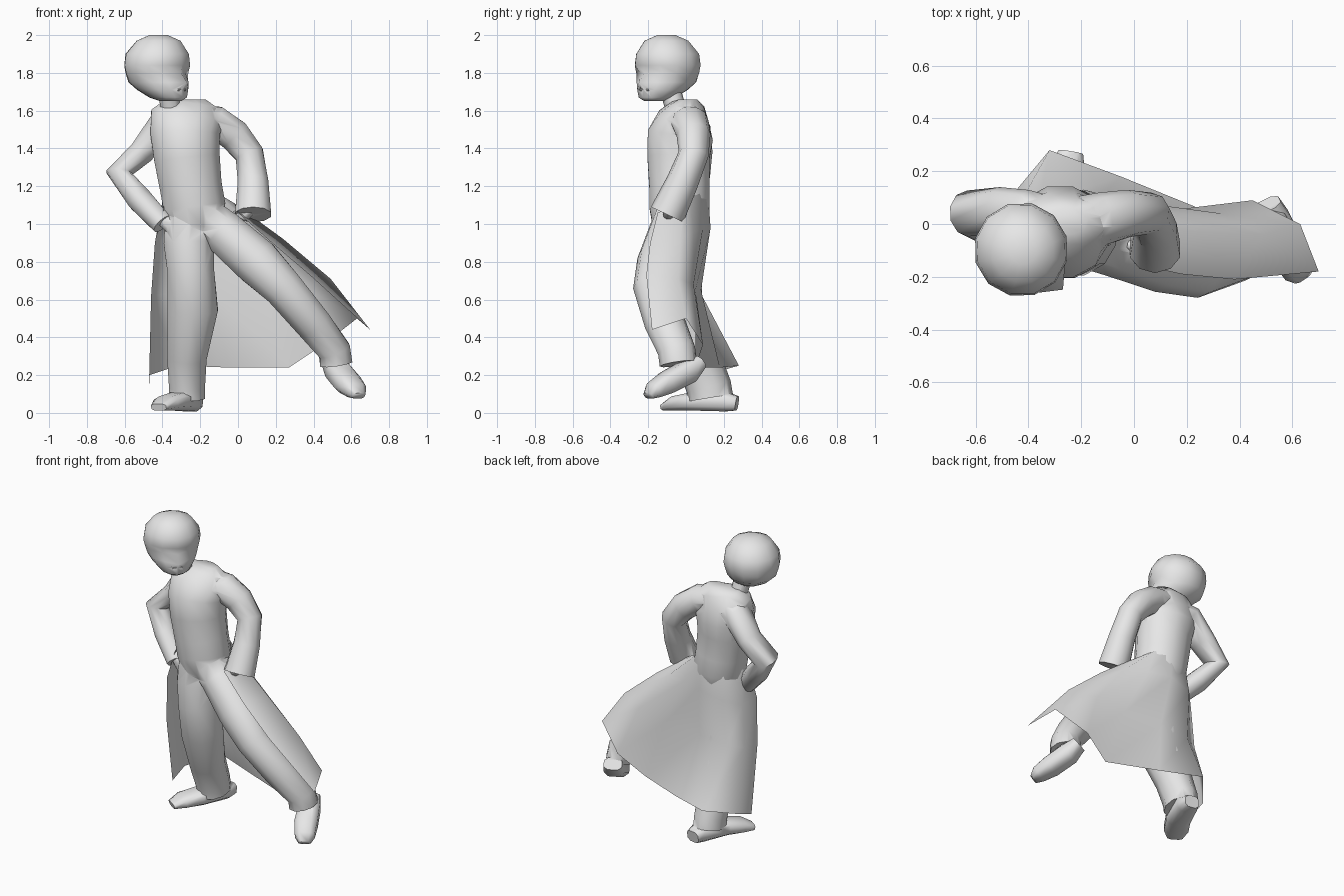
import bpy, bmesh, math
from mathutils import Vector

default = bpy.data.objects.get("Cube")
if default:
    bpy.data.objects.remove(default, do_unlink=True)

CM = 0.01  # all measurements below are in hundredths of a unit

grey = bpy.data.materials.new("plain grey")
grey.use_nodes = True
grey.diffuse_color = (0.8, 0.8, 0.8, 1)
grey.node_tree.nodes["Principled BSDF"].inputs["Base Color"].default_value = (0.8, 0.8, 0.8, 1)


def activate(obj):
    bpy.ops.object.select_all(action="DESELECT")
    obj.select_set(True)
    bpy.context.view_layer.objects.active = obj


def smooth(obj, angle):
    activate(obj)
    bpy.ops.object.shade_smooth_by_angle(angle=math.radians(angle))


def finish(name, bm, angle=65):
    """Turn a bmesh into a smooth shaded object."""
    mesh = bpy.data.meshes.new(name)
    bm.to_mesh(mesh)
    bm.free()
    mesh.materials.append(grey)
    obj = bpy.data.objects.new(name, mesh)
    bpy.context.collection.objects.link(obj)
    smooth(obj, angle)
    return obj


def merge(base, others):
    """Union closed parts into one skin so nothing is left hidden inside."""
    for other in others:
        activate(base)
        union = base.modifiers.new("union", "BOOLEAN")
        union.operation = "UNION"
        union.solver = "EXACT"
        union.object = other
        bpy.ops.object.modifier_apply(modifier=union.name)
        bpy.data.objects.remove(other, do_unlink=True)
    smooth(base, 65)


def skin(rings, closed=True):
    """Bridge rows of points with quads; closed rows also get end caps."""
    bm = bmesh.new()
    rows = [[bm.verts.new(Vector(p) * CM) for p in ring] for ring in rings]
    count = len(rows[0])
    for low, high in zip(rows, rows[1:]):
        for i in range(count if closed else count - 1):
            j = (i + 1) % count
            bm.faces.new((low[i], low[j], high[j], high[i]))
    if closed:
        bm.faces.new(rows[0])
        bm.faces.new(rows[-1])
        bmesh.ops.recalc_face_normals(bm, faces=bm.faces)
    return bm


def tube(name, stations, ref=(0, 1, 0), sides=10, power=1.0):
    """Loft ovals along a path; each station is x, y, z, half width, half depth.
    A power below one makes the ovals boxier."""
    def boxy(v):
        return math.copysign(abs(v) ** power, v)

    points = [Vector(s[:3]) for s in stations]
    rings = []
    for i, (p, s) in enumerate(zip(points, stations)):
        before = (p - points[i - 1]).normalized() if i else Vector()
        after = (points[i + 1] - p).normalized() if i < len(points) - 1 else Vector()
        along = (before + after).normalized()
        side = along.cross(Vector(ref)).normalized()
        other = side.cross(along)
        rings.append([p + side * s[3] * boxy(math.cos(a)) + other * s[4] * boxy(math.sin(a))
                      for a in (math.tau * (k + 0.5) / sides for k in range(sides))])
    return finish(name, skin(rings))


# Head: stacked rings around a turned facing direction
forward = Vector((0.72, -0.69, 0))
sideways = Vector((0.69, 0.72, 0))
head_centre = Vector((-43.5, -9, 0))
EYES, NOSE, MOUTH = 180, 175, 171
profile = [(200, 2, 5, 5), (197, 2, 12, 12), (190, 1, 17.5, 17), (184, 1, 18, 18),
           (EYES, 1, 17.5, 17), (NOSE, 2, 17, 15.5), (MOUTH, 5, 14.5, 13),
           (167, 9, 11, 9), (165, 11, 6, 5)]
head_rings = []
for z, middle, depth, width in profile:
    ring = []
    for k in range(12):
        a = math.tau * k / 12
        reach = middle + depth * math.cos(a)
        if z == NOSE and k == 0:
            reach += 4
        if z == EYES and k in (1, 11):
            reach -= 2.5
        ring.append(head_centre + forward * reach
                    + sideways * width * math.sin(a) + Vector((0, 0, z)))
    head_rings.append(ring)
head = finish("head", skin(head_rings))

# Lips: a small flattened ridge on the face
lips_at = head_centre + forward * 18.7 + Vector((0, 0, MOUTH))
lips = tube("lips", [(*(lips_at + sideways * s), 0.8, 0.6) for s in (-3, 0, 3)],
            ref=(0, 0, 1), sides=6)

# Neck and torso
neck = tube("neck", [(-35, -4, 156, 6, 6), (-36, -6, 163, 5.5, 5.5), (-37, -8, 170, 5.5, 5.5)])
body = tube("body", [(-25, 1, 166, 8, 5), (-25, 1, 163, 15, 9), (-27, -1, 156, 20, 14),
                     (-28, -3, 147, 19, 18), (-27, -4, 135, 18, 17), (-25, -3.5, 120, 17, 16.5),
                     (-23, -3.5, 109, 17, 16.5), (-22, -4, 98, 15, 14), (-22, -4, 90, 8, 8)],
            sides=12)

# Arms, both bent with the hands resting at the hips
right_sleeve = tube("right_sleeve", [(-30, 1, 154, 8, 9), (-41, 3, 151, 8.5, 10),
                                     (-51, 5, 138, 7, 9), (-63, 4, 127, 7, 9),
                                     (-52, -2, 113, 7, 8), (-40, -9, 100, 6, 6)])
left_sleeve = tube("left_sleeve", [(-24, 1, 157, 7, 9), (-12, 2, 154, 9, 10), (-2, 4, 147, 9, 9),
                                   (6, 4, 137, 8, 8), (8, -2, 122, 8.5, 8.5),
                                   (8, -10, 105, 10, 9.5)])
right_hand = tube("right_hand", [(-41, -8, 104, 4, 4), (-36, -10, 99, 4, 3),
                                 (-33, -11, 96, 3, 2)], sides=8)
left_hand = tube("left_hand", [(7, -9, 109, 4, 4), (3, -9, 105, 4, 3),
                               (-2, -8, 104, 3, 2)], sides=8)

# Trouser legs
right_leg = tube("right_leg", [(-26, -4, 107, 13, 13), (-26, -5, 90, 14, 14),
                               (-25, -6, 75, 13, 14), (-24, -4, 55, 14, 13),
                               (-27, 6, 30, 11, 12), (-27, 12, 14, 10, 12), (-27, 13, 8, 10, 12)])
left_leg = tube("left_leg", [(-18, -5, 104, 11, 12), (-8, -7, 96, 12, 13), (10, -13, 80, 13, 13),
                             (24, -17, 66, 11, 11), (40, -11, 47, 10, 11), (51, -5, 33, 9, 10),
                             (52, -4, 26, 9, 10)])

# Shoes, lofted from heel to toe with boxy sections
right_shoe = tube("right_shoe", [(-24, 27, 5, 5, 4), (-25, 21, 6, 7, 5.5), (-32, 4, 6, 8, 5),
                                 (-38, -5, 5, 8, 4), (-42, -11, 3, 5, 2)],
                  ref=(0, 0, 1), sides=8, power=0.7)
left_shoe = tube("left_shoe", [(50, 7, 27, 6, 4), (53, 1, 22, 7, 6.5), (58, -10, 16, 7.5, 6),
                               (62, -17, 12, 6.5, 4.5), (64, -20, 9, 4, 2)],
                 ref=(0, 0, 1), sides=8, power=0.7)

merge(body, [right_leg, left_leg, right_sleeve, left_sleeve, neck,
             right_hand, left_hand, right_shoe, left_shoe])
merge(head, [lips])

# Long open coat skirt: rows from the waist down, swept out over the raised leg
waist = [(-39, -12, 108), (-40, -3, 112), (-34, 8, 115), (-21, 11.5, 119),
         (-11, 7, 116), (-7, 2, 114), (-2, -1, 111), (0, -15, 106)]
hips = [(-44, -13, 90), (-44, 2, 90), (-35, 11, 94), (-19, 13, 98),
        (-4, 9, 98), (11, 4, 96), (24, -3, 92), (18, -19, 90)]
knees = [(-46, -11, 60), (-46, 3, 62), (-36, 8, 63), (-15, 8, 65),
         (12, 5, 65), (33, 4, 68), (49, -4, 71), (38, -21, 73)]
hem = [(-47, -3, 15), (-47, 10, 20), (-32, 28, 25), (-5, 18, 24),
       (27, 5, 24), (45, 9, 36), (63, 0, 50), (70, -18, 44)]
finish("coat_skirt", skin([waist, hips, knees, hem], closed=False), angle=85)
